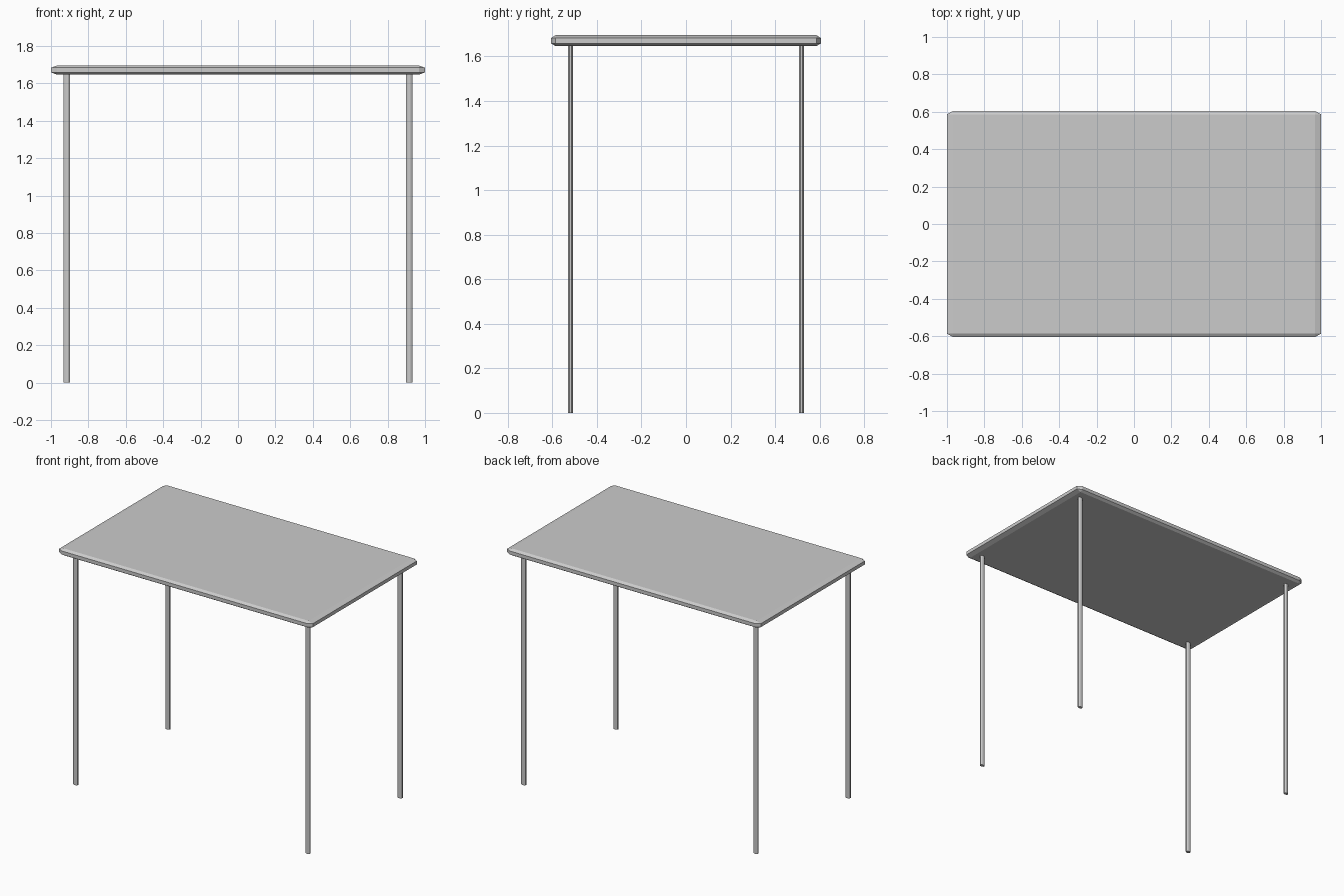
import bpy, bmesh
from math import pi, cos
from mathutils import Matrix

if "Cube" in bpy.data.objects:
    bpy.data.objects.remove(bpy.data.objects["Cube"])


def add_object(name, bm):
    mesh = bpy.data.meshes.new(name)
    bm.to_mesh(mesh)
    bm.free()
    obj = bpy.data.objects.new(name, mesh)
    bpy.context.collection.objects.link(obj)
    return obj


# Table top: slab with one-segment chamfers, stretched so they differ per axis
def tabletop(half, chamfer):
    bm = bmesh.new()
    bmesh.ops.create_cube(bm, size=1)
    for v in bm.verts:
        v.co = [2 * c * h / d for c, h, d in zip(v.co, half, chamfer)]
    bmesh.ops.bevel(bm, geom=bm.edges[:], offset=1, segments=1,
                    affect='EDGES', profile=0.5)
    bmesh.ops.scale(bm, vec=chamfer, verts=bm.verts)
    bmesh.ops.translate(bm, vec=(0, 0, 1.671), verts=bm.verts)
    return add_object("tabletop", bm)


# Thin eight-sided leg, flattened front to back
def leg(name, x, y, rx=0.017, ry=0.0115, height=1.65):
    bm = bmesh.new()
    r = 1 / cos(pi / 8)
    bmesh.ops.create_cone(bm, cap_ends=True, segments=8, radius1=r, radius2=r,
                          depth=height, matrix=Matrix.Rotation(pi / 8, 4, 'Z'))
    bmesh.ops.scale(bm, vec=(rx, ry, 1), verts=bm.verts)
    bmesh.ops.translate(bm, vec=(x, y, height / 2), verts=bm.verts)
    return add_object(name, bm)


tabletop((1.0, 0.605, 0.0245), (0.033, 0.019, 0.012))
for sx, side in ((-1, "left"), (1, "right")):
    for sy, end in ((-1, "front"), (1, "back")):
        leg(f"{end}_{side}_leg", sx * 0.916, sy * 0.519)
